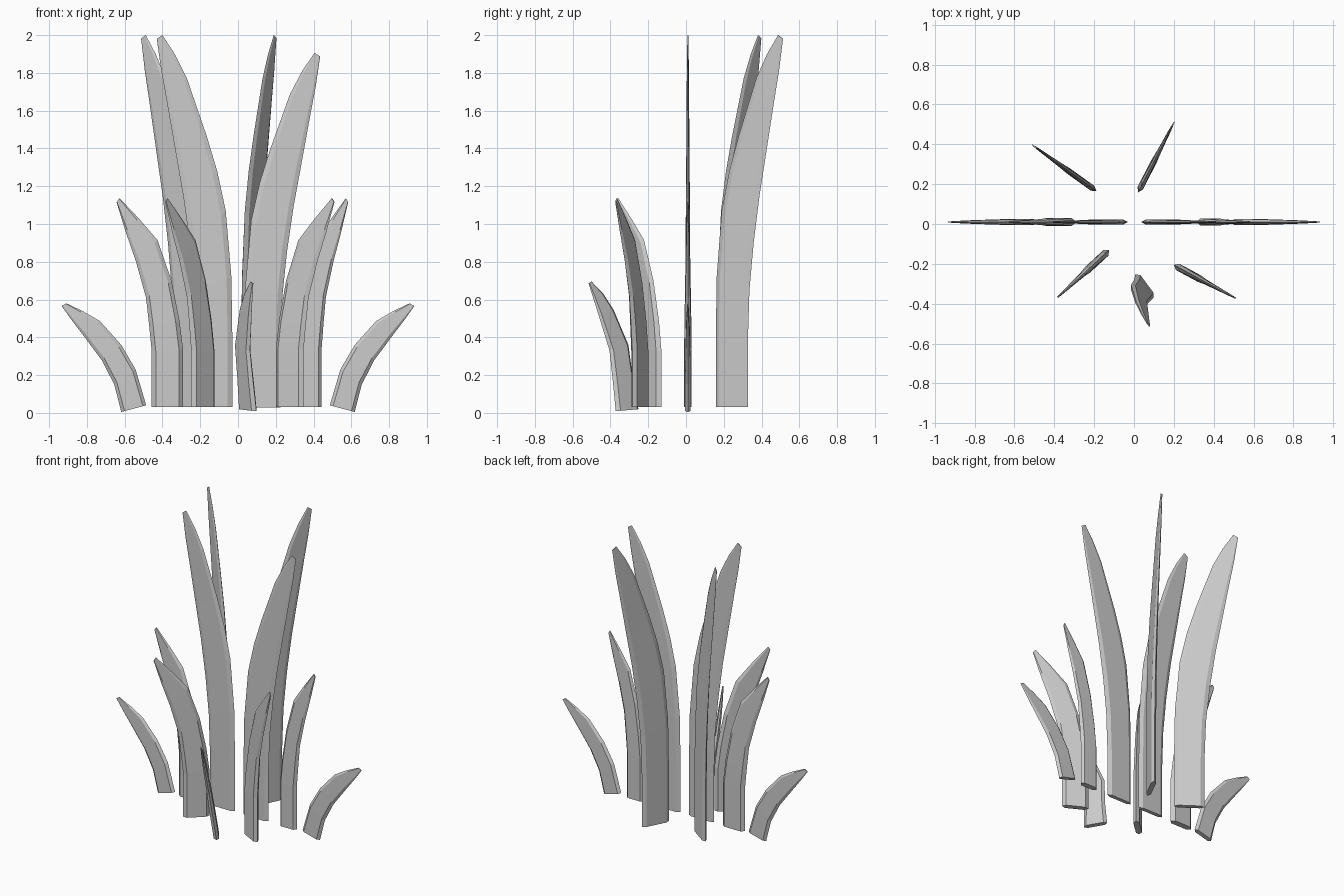
import bpy, bmesh
from mathutils import Vector

if "Cube" in bpy.data.objects:
    bpy.data.objects.remove(bpy.data.objects["Cube"])

# Blade outlines: rows of (inner u, inner z, outer u, outer z) from root to tip
TALL = [(0, .03, .19, .03), (0, .40, .19, .36), (.005, .72, .20, .65), (.035, 1.07, .225, .90),
        (.08, 1.28, .26, 1.15), (.137, 1.47, .295, 1.35), (.24, 1.77, .347, 1.65),
        (.305, 1.90, .376, 1.81), (.37, 2.0, .40, 1.98)]
MID = [(0, .03, .167, .03), (0, .33, .167, .33), (.02, .49, .18, .46), (.062, .70, .197, .61),
       (.136, .915, .25, .80), (.236, 1.03, .305, .96), (.337, 1.137, .353, 1.115)]
SMALL = [(0, .04, .132, .005), (.056, .23, .169, .15), (.132, .36, .236, .28),
         (.246, .487, .333, .41), (.34, .541, .395, .492), (.423, .58, .448, .566)]
SPROUT = [(0, .02, .15, .01), (.018, .17, .152, .16), (.03, .36, .157, .33),
          (.107, .545, .209, .52), (.165, .63, .235, .61), (.235, .695, .256, .685)]


def blade(name, outline, root, direction, half, su=1.0, sz=1.0, lean=0.0):
    """Loft hexagonal sections along a curved outline standing in a vertical plane."""
    d = Vector((*direction, 0)).normalized()
    n = Vector((d.y, -d.x, 0))
    bm = bmesh.new()
    rings = []
    for i, (ui, zi, uo, zo) in enumerate(outline):
        f = i / (len(outline) - 1)
        t = half * (1 - .8 * max(0, f - .25) / .75)
        ring = []
        for a, side in ((0, 0), (.13, 1), (.87, 1), (1, 0), (.87, -1), (.13, -1)):
            u = (ui + (uo - ui) * a) * su
            z = (zi + (zo - zi) * a) * sz
            p = Vector((*root, z)) + d * u + n * (side * t + lean * z)
            ring.append(bm.verts.new(p))
        rings.append(ring)
    for a, b in zip(rings, rings[1:]):
        for k in range(6):
            j = (k + 1) % 6
            bm.faces.new((a[k], a[j], b[j], b[k]))
    bm.faces.new(rings[0][::-1])
    bm.faces.new(rings[-1])
    bmesh.ops.recalc_face_normals(bm, faces=bm.faces)
    me = bpy.data.meshes.new(name)
    bm.to_mesh(me)
    bm.free()
    bpy.context.collection.objects.link(bpy.data.objects.new(name, me))


# Tall blades
blade("tall_blade_left", TALL, (-.03, .01), (-1, 0), .013)
blade("tall_blade_right", TALL, (.035, .01), (1, 0), .013, sz=.953)
blade("tall_blade_back_left", TALL, (-.188, .165), (-.812, .584), .015)
blade("tall_blade_back_right", TALL, (.02, .158), (.457, .889), .015)

# Medium blades
blade("medium_blade_left", MID, (-.29, .01), (-1, 0), .02)
blade("medium_blade_right", MID, (.315, .01), (1, 0), .018, su=.76)
blade("medium_blade_front_left", MID, (-.125, -.13), (-.735, -.678), .019)
blade("medium_blade_front_right", MID, (.2, -.205), (.88, -.475), .018)

# Short drooping blades
blade("short_blade_left", SMALL, (-.486, .01), (-1, 0), .015)
blade("short_blade_right", SMALL, (.486, .01), (1, 0), .015)

# Front sprout leaning sideways
blade("front_sprout", SPROUT, (.01, -.25), (.588, -.809), .017, lean=.145)
